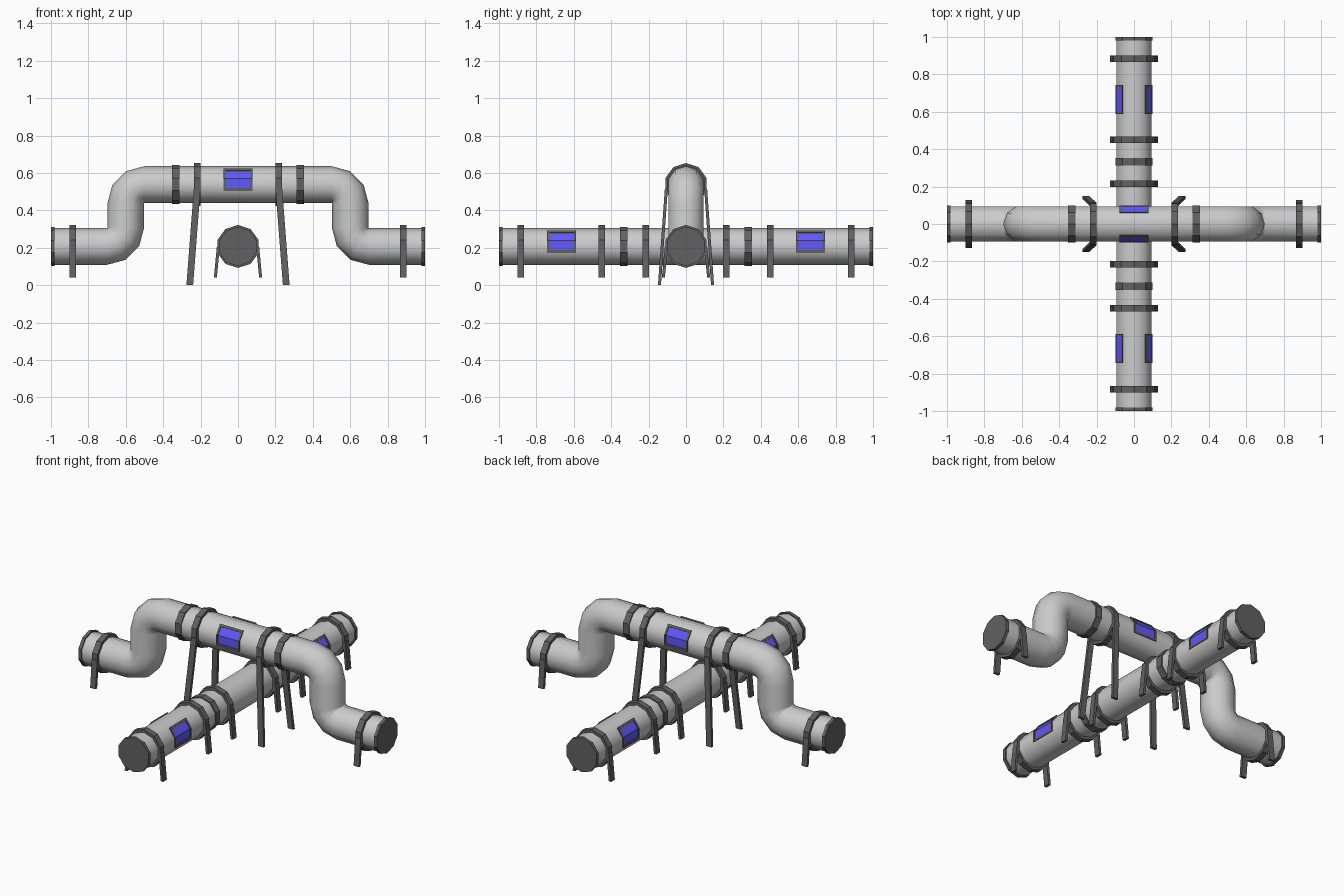
import bpy
import math
from mathutils import Matrix, Vector

if "Cube" in bpy.data.objects:
    bpy.data.objects.remove(bpy.data.objects["Cube"])

LOW, HIGH, R, STEP = 0.207, 0.538, 0.098, 36
FULL = [18 + STEP * k for k in range(10)]
ROT = {'x': Matrix.Identity(3), 'y': Matrix.Rotation(math.pi / 2, 3, 'Z')}


def material(name, colour):
    m = bpy.data.materials.new(name)
    m.diffuse_color = (*colour, 1)
    m.use_nodes = True
    m.node_tree.nodes["Principled BSDF"].inputs["Base Color"].default_value = m.diffuse_color
    return m


DARK = material("dark_metal", (0.12, 0.12, 0.12))
BLUE = material("blue_glass", (0.12, 0.10, 0.95))


def add(name, verts, faces, axis='x', mat=None, smooth=False):
    # Geometry is authored along x, then turned onto the wanted pipe axis
    me = bpy.data.meshes.new(name)
    me.from_pydata([ROT[axis] @ Vector(v) for v in verts], [], faces)
    ob = bpy.data.objects.new(name, me)
    bpy.context.collection.objects.link(ob)
    if mat:
        me.materials.append(mat)
    import bmesh
    bm = bmesh.new()
    bm.from_mesh(me)
    bmesh.ops.recalc_face_normals(bm, faces=bm.faces)
    for f in bm.faces:
        f.smooth = smooth
    bm.to_mesh(me)
    bm.free()
    return ob


def section(r, deg):
    # Point on a ten-sided cross-section (vertices at 18 + 36k degrees)
    off = (deg + 18) % STEP - 18
    rr = r * math.cos(math.radians(18)) / math.cos(math.radians(off))
    a = math.radians(deg)
    return rr * math.cos(a), rr * math.sin(a)


def pipe(name, path, axis):
    # path: (x, z, tangent angle) stations
    verts, faces = [], []
    for x, z, t in path:
        t = math.radians(t)
        for d in FULL:
            side, up = section(R, d)
            verts.append((x - up * math.sin(t), side, z + up * math.cos(t)))
    for i in range(len(path) - 1):
        for k in range(10):
            j = (k + 1) % 10
            faces.append((i * 10 + k, i * 10 + j, i * 10 + 10 + j, i * 10 + 10 + k))
    return add(name, verts, faces, axis, None, True)


def band(name, x, z, half, r0, r1, angles, axis, mat, closed=False):
    # Rectangular bar wrapped around the pipe through the given angles
    verts, faces, n = [], [], len(angles)
    for d in angles:
        for r, dx in ((r0, -half), (r1, -half), (r1, half), (r0, half)):
            side, up = section(r, d)
            verts.append((x + dx, side, z + up))
    for i in range(n if closed else n - 1):
        j = (i + 1) % n
        for k in range(4):
            m = (k + 1) % 4
            faces.append((i * 4 + k, i * 4 + m, j * 4 + m, j * 4 + k))
    if not closed:
        faces += [(0, 1, 2, 3), tuple(4 * n - 4 + k for k in range(4))]
    return add(name, verts, faces, axis, mat)


def leg(name, top, bottom, axis):
    # Flat bar lofted between two horizontal rectangles
    verts = [(c[0] + a * 0.018, c[1] + b * 0.008, c[2]) for c in (top, bottom)
             for a, b in ((-1, -1), (1, -1), (1, 1), (-1, 1))]
    faces = [(0, 1, 2, 3), (4, 5, 6, 7)]
    faces += [(k, (k + 1) % 4, (k + 1) % 4 + 4, k + 4) for k in range(4)]
    add(name, verts, faces, axis, DARK)


def strap(x, z, axis, long=False):
    band("support_strap", x, z, 0.018, 0.095, 0.115, FULL, axis, DARK, True)
    for s in (-1, 1):
        if long:
            leg("long_leg", (x, s * 0.105, z - 0.02),
                (x + math.copysign(0.04, x), s * 0.142, 0), axis)
        else:
            leg("short_leg", (x, s * 0.105, z), (x, s * 0.121, 0.04), axis)


def collar(x, z, axis):
    band("pipe_collar", x, z, 0.02, 0.095, 0.105, FULL, axis, DARK, True)


def end_cap(s, axis):
    verts = [(x, section(0.105, d)[0], LOW + section(0.105, d)[1])
             for x in (s * 0.98, s) for d in FULL]
    faces = [tuple(range(10)), tuple(range(10, 20))]
    faces += [(k, (k + 1) % 10, (k + 1) % 10 + 10, k + 10) for k in range(10)]
    add("end_cap", verts, faces, axis, DARK)


def window(x, z, axis):
    for flip in (False, True):
        def side(angles):
            return [180 - a for a in angles] if flip else angles
        for s in (-1, 1):
            band("window_frame_end", x + s * 0.072, z, 0.006, 0.096, 0.105,
                 side([-18, 18, 54]), axis, DARK)
        for a in ([-18, -11], [47, 54]):
            band("window_frame_rail", x, z, 0.067, 0.096, 0.105, side(a), axis, DARK)
        band("window_pane", x, z, 0.067, 0.096, 0.101, side([-12, 18, 48]), axis, BLUE)


# Bridge pipe path: right half with two bends, mirrored to the left
right = []
for i in range(4):
    t = math.radians(30 * i)
    right.append((0.5 + 0.1 * math.sin(t), HIGH - 0.1 + 0.1 * math.cos(t), -30 * i))
for i in range(4):
    t = math.radians(90 - 30 * i)
    right.append((0.7 - 0.1 * math.sin(t), LOW + 0.1 - 0.1 * math.cos(t), -90 + 30 * i))
right.append((0.99, LOW, 0))
left = [(-x, z, -t) for x, z, t in reversed(right)]
pipe("bridge_pipe", left + right, 'x')

# Straight pipe
pipe("straight_pipe", [(-0.99, LOW, 0), (0.99, LOW, 0)], 'y')

for s in (-1, 1):
    # Bridge pipe fittings
    end_cap(s, 'x')
    strap(s * 0.883, LOW, 'x')
    strap(s * 0.218, HIGH, 'x', True)
    collar(s * 0.333, HIGH, 'x')
    # Straight pipe fittings
    end_cap(s, 'y')
    for y in (0.215, 0.45, 0.883):
        strap(s * y, LOW, 'y')
    collar(s * 0.333, LOW, 'y')
    window(s * 0.665, LOW, 'y')
window(0, HIGH, 'x')
